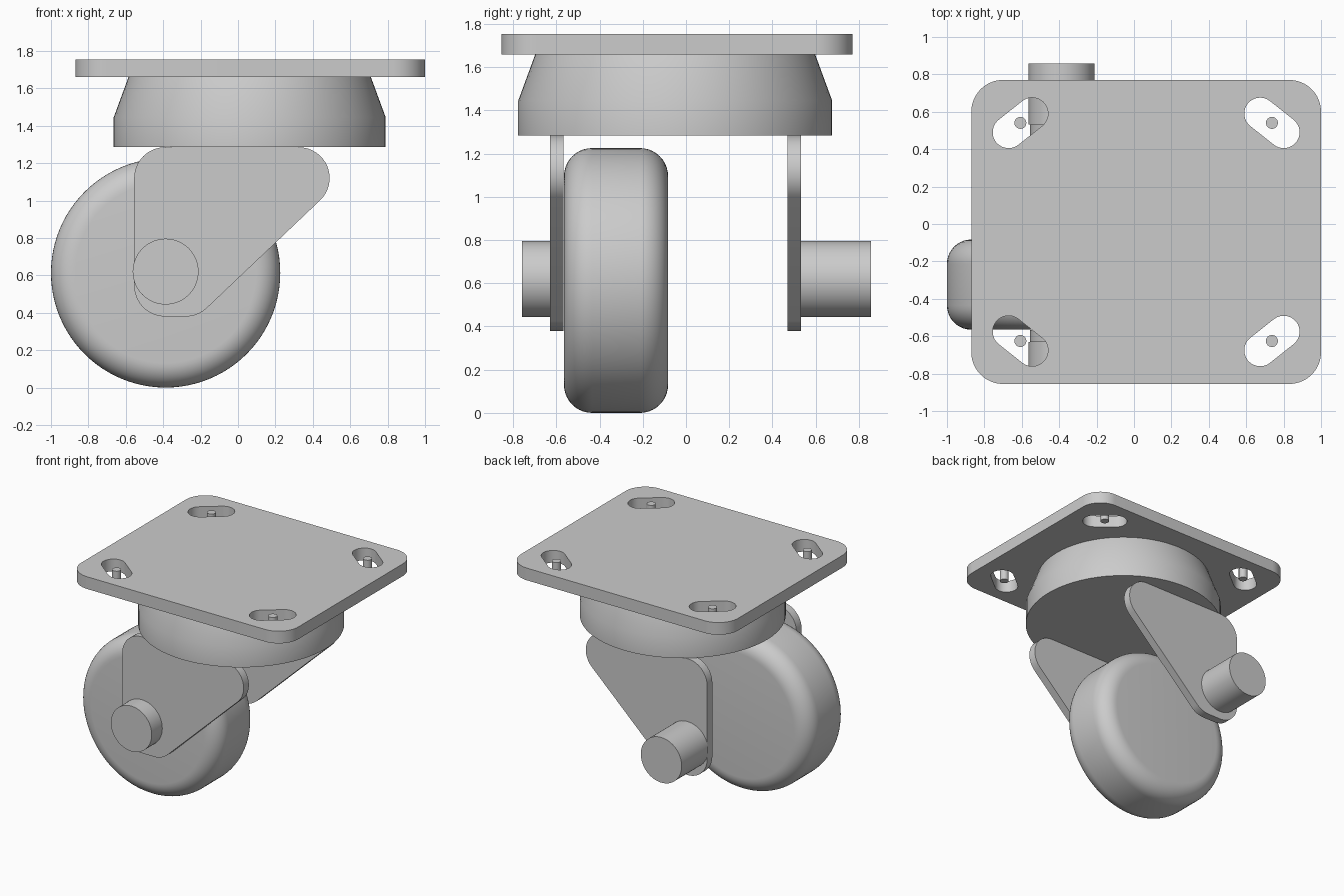
import bpy, bmesh, math
from mathutils import Matrix, Vector

if "Cube" in bpy.data.objects:
    bpy.data.objects.remove(bpy.data.objects["Cube"])

grey = bpy.data.materials.new("light grey")
grey.use_nodes = True
colour = (0.6, 0.6, 0.6, 1)
grey.diffuse_color = colour
grey.node_tree.nodes["Principled BSDF"].inputs["Base Color"].default_value = colour


def finish(name, bm):
    """Turn a bmesh into a shaded object."""
    bmesh.ops.remove_doubles(bm, verts=bm.verts, dist=1e-5)
    bmesh.ops.recalc_face_normals(bm, faces=bm.faces)
    mesh = bpy.data.meshes.new(name)
    bm.to_mesh(mesh)
    bm.free()
    mesh.materials.append(grey)
    ob = bpy.data.objects.new(name, mesh)
    bpy.context.collection.objects.link(ob)
    bpy.ops.object.select_all(action='DESELECT')
    ob.select_set(True)
    bpy.context.view_layer.objects.active = ob
    bpy.ops.object.shade_smooth_by_angle(angle=math.radians(30))
    return ob


def hull(centres, r, steps=16):
    """Outline around equal circles whose centres run counter-clockwise."""
    pts = []
    n = len(centres)
    for i in range(n):
        a, b, c = (Vector(centres[(i + k) % n]) for k in (-1, 0, 1))
        start = math.atan2(*(b - a).yx) - math.pi / 2
        end = math.atan2(*(c - b).yx) - math.pi / 2
        turn = (end - start) % (2 * math.pi)
        for k in range(steps + 1):
            t = start + turn * k / steps
            pts.append((b.x + r * math.cos(t), b.y + r * math.sin(t)))
    return pts


def slab(name, outlines, depth, matrix):
    """Flat plate from an outline and its holes, centred on its own plane."""
    curve = bpy.data.curves.new(name, 'CURVE')
    curve.dimensions = '2D'
    curve.fill_mode = 'BOTH'
    curve.extrude = depth / 2
    for pts in outlines:
        spline = curve.splines.new('POLY')
        spline.points.add(len(pts) - 1)
        for p, (x, y) in zip(spline.points, pts):
            p.co = (x, y, 0, 1)
        spline.use_cyclic_u = True
    temp = bpy.data.objects.new(name + " outline", curve)
    bm = bmesh.new()
    bm.from_mesh(temp.to_mesh())
    temp.to_mesh_clear()
    bpy.data.objects.remove(temp)
    bpy.data.curves.remove(curve)
    bm.transform(matrix)
    return finish(name, bm)


def lathe(name, profile, matrix, segments=72):
    """Spin (radius, height) points around the local z axis."""
    bm = bmesh.new()
    verts = [bm.verts.new((r, 0, h)) for r, h in profile]
    edges = [bm.edges.new(pair) for pair in zip(verts, verts[1:])]
    bmesh.ops.spin(bm, geom=verts + edges, cent=(0, 0, 0), axis=(0, 0, 1),
                   angle=2 * math.pi, steps=segments, use_merge=True)
    bm.transform(matrix)
    return finish(name, bm)


def cylinder(name, r, h0, h1, matrix, segments=64):
    return lathe(name, [(0, h0), (r, h0), (r, h1), (0, h1)], matrix, segments)


MID = Vector((0.065, -0.0425))
SIGNS = [(-1, -1), (1, -1), (1, 1), (-1, 1)]

# Mounting plate with four slanted slots
corner = 0.17
half = Vector((0.935, 0.8125))
outlines = [hull([(MID.x + sx * (half.x - corner), MID.y + sy * (half.y - corner))
                  for sx, sy in SIGNS], corner)]
bolts = [(MID.x + sx * 0.6725, MID.y + sy * 0.583) for sx, sy in SIGNS]
for (x, y), (sx, sy) in zip(bolts, SIGNS):
    dx, dy = 0.063, -sx * sy * 0.05
    outlines.append(hull([(x - dx, y - dy), (x + dx, y + dy)], 0.085))
slab("mounting_plate", outlines, 0.095, Matrix.Translation((0, 0, 1.7075)))

# Small pin in each slot
for i, (x, y) in enumerate(bolts):
    cylinder(f"slot_pin_{i + 1}", 0.032, 1.66, 1.75, Matrix.Translation((x, y, 0)), 24)

# Swivel housing
lathe("swivel_housing", [(0, 1.285), (0.727, 1.285), (0.727, 1.445), (0.648, 1.66), (0, 1.66)],
      Matrix.Translation((0.0625, -0.05, 0)))

# Fork plates, drawn in x and z and stood upright
upright = Matrix.Rotation(math.pi / 2, 4, 'X')
fork = hull([(-0.39, 0.545), (-0.28, 0.545), (0.325, 1.12), (-0.39, 1.12)], 0.165)
for name, y in (("front_fork", -0.598), ("back_fork", 0.501)):
    slab(name, [fork], 0.064, Matrix.Translation((0, y, 0)) @ upright)

# Axle ends, pointing along y
axle = Matrix.Translation((-0.387, 0, 0.62)) @ Matrix.Rotation(-math.pi / 2, 4, 'X')
cylinder("front_axle_end", 0.176, -0.76, -0.63, axle)
cylinder("back_axle_end", 0.176, 0.533, 0.857, axle)

# Wheel with rounded shoulders
radius, round_r, y0, y1 = 0.613, 0.13, -0.565, -0.083
shoulder = [(radius - round_r + round_r * math.sin(t), round_r * (1 - math.cos(t)))
            for t in (math.pi / 2 * k / 10 for k in range(11))]
profile = ([(0, y0)] + [(r, y0 + h) for r, h in shoulder]
           + [(r, y1 - h) for r, h in reversed(shoulder)] + [(0, y1)])
lathe("wheel", profile, Matrix.Translation((-0.387, 0, 0.613))
      @ Matrix.Rotation(-math.pi / 2, 4, 'X'), 96)
